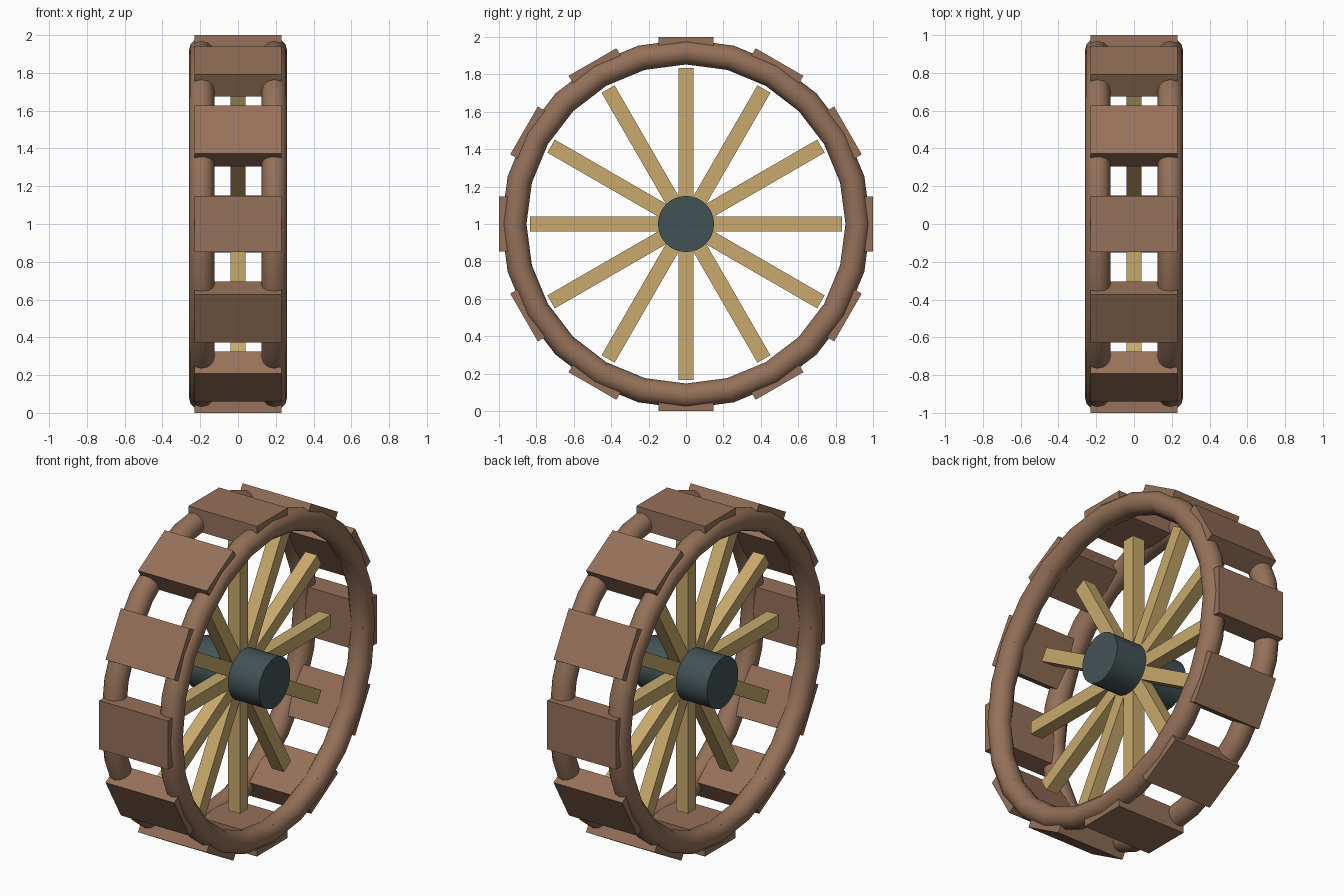
import bpy
from math import cos, sin, pi
from mathutils import Matrix, Vector

if "Cube" in bpy.data.objects:
    bpy.data.objects.remove(bpy.data.objects["Cube"])

CENTRE = Vector((0, 0, 1))


def material(name, rgb):
    m = bpy.data.materials.new(name)
    m.diffuse_color = (*rgb, 1)
    m.use_nodes = True
    m.node_tree.nodes["Principled BSDF"].inputs["Base Color"].default_value = m.diffuse_color
    return m


rim_wood = material("rim_wood", (0.30, 0.165, 0.10))
spoke_wood = material("spoke_wood", (0.58, 0.40, 0.15))
hub_metal = material("hub_metal", (0.055, 0.085, 0.09))


def finish(name, mat):
    ob = bpy.context.object
    ob.name = name
    ob.data.materials.append(mat)
    return ob


def radial_box(name, mat, angle, r_in, r_out, width_x, width_t):
    """Box reaching from r_in to r_out, turned about the wheel's x axis."""
    mid = (r_in + r_out) / 2
    offset = Vector((0, -sin(angle) * mid, cos(angle) * mid))
    bpy.ops.mesh.primitive_cube_add(size=1, location=CENTRE + offset,
                                    rotation=(angle, 0, 0))
    ob = finish(name, mat)
    ob.data.transform(Matrix.Diagonal((width_x, width_t, r_out - r_in, 1)))


# two round rims
for side, x in (("left", -0.1925), ("right", 0.1925)):
    bpy.ops.mesh.primitive_torus_add(major_radius=0.92, minor_radius=0.067,
                                     major_segments=24, minor_segments=12,
                                     location=CENTRE + Vector((x, 0, 0)),
                                     rotation=(0, pi / 2, 0))
    finish("rim_" + side, rim_wood)
    bpy.ops.object.shade_smooth()

# tread planks and spokes
for i in range(12):
    a = i * pi / 6
    radial_box(f"tread_plank_{i + 1}", rim_wood, a, 0.865, 1.0, 0.46, 0.295)
    radial_box(f"spoke_{i + 1}", spoke_wood, a, 0.05, 0.833, 0.08, 0.08)

# hub
bpy.ops.mesh.primitive_cylinder_add(vertices=32, radius=0.15, depth=0.49,
                                    location=CENTRE, rotation=(0, pi / 2, 0))
finish("hub", hub_metal)
bpy.ops.object.shade_smooth_by_angle()
